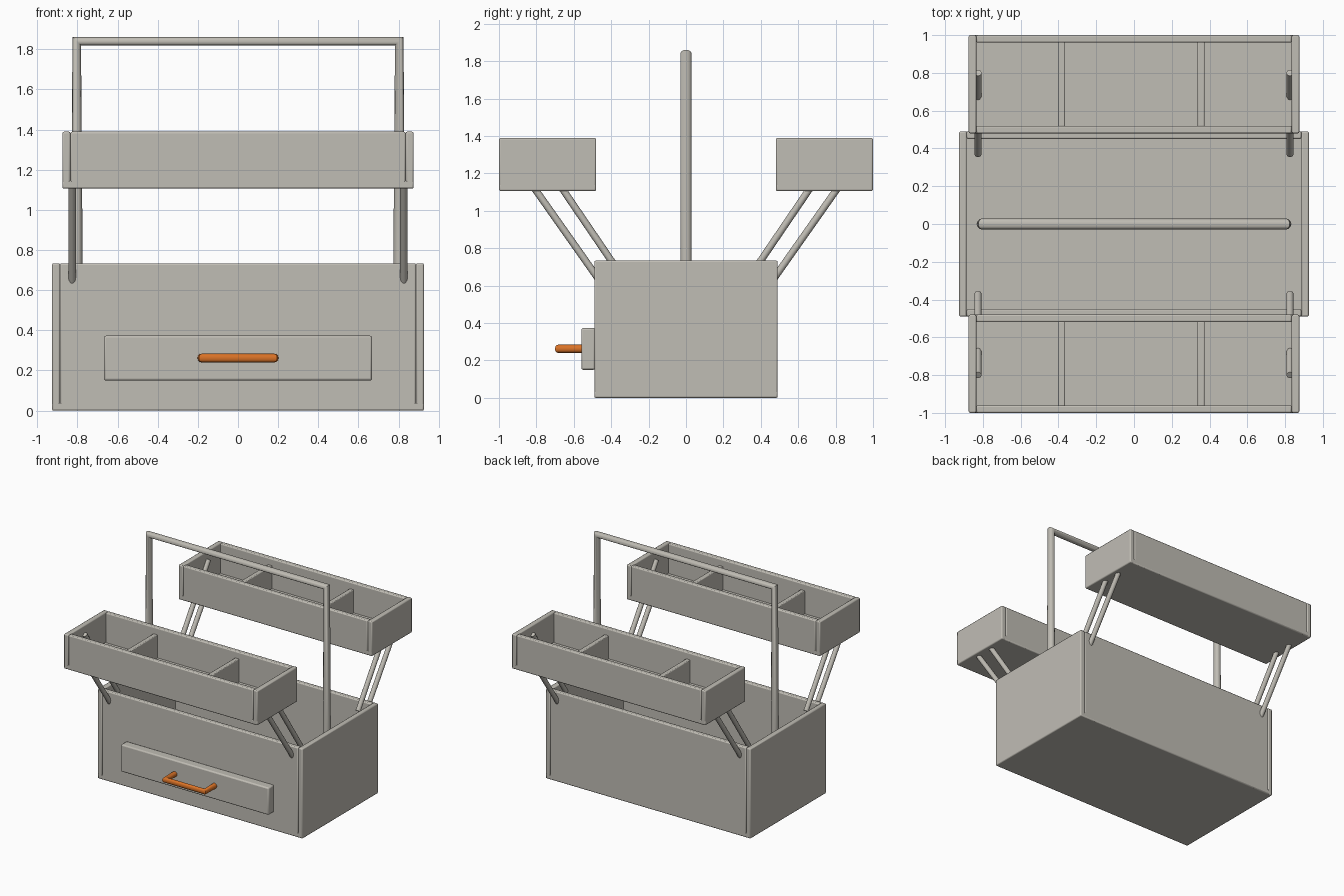
import bpy, math

if "Cube" in bpy.data.objects:
    bpy.data.objects.remove(bpy.data.objects["Cube"])


def material(name, rgb):
    m = bpy.data.materials.new(name)
    m.diffuse_color = (*rgb, 1)
    m.use_nodes = True
    m.node_tree.nodes["Principled BSDF"].inputs["Base Color"].default_value = m.diffuse_color
    return m


GREY = material("warm_grey", (0.53, 0.51, 0.46))
ORANGE = material("orange", (0.70, 0.17, 0.02))
W = 0.04  # wall thickness


def box(name, x, y, z, mat=GREY, bevel=0.008):
    """Bevelled box from (min, max) ranges."""
    bpy.ops.mesh.primitive_cube_add(size=1, location=[(a + b) / 2 for a, b in (x, y, z)])
    ob = bpy.context.object
    ob.name = name
    ob.scale = [b - a for a, b in (x, y, z)]
    bpy.ops.object.transform_apply(location=False, rotation=False, scale=True)
    ob.data.materials.append(mat)
    mod = ob.modifiers.new("bevel", 'BEVEL')
    mod.width = bevel
    mod.segments = 2
    bpy.ops.object.shade_smooth_by_angle(angle=math.radians(35))
    return ob


def tube(name, points, radius, mat=GREY):
    """Round rod swept along straight segments, mitred at corners."""
    cu = bpy.data.curves.new(name, 'CURVE')
    cu.dimensions = '3D'
    cu.bevel_depth = radius
    cu.bevel_resolution = 4
    cu.use_fill_caps = True
    sp = cu.splines.new('POLY')
    sp.points.add(len(points) - 1)
    for p, co in zip(sp.points, points):
        p.co = (*co, 1)
    ob = bpy.data.objects.new(name, cu)
    bpy.context.collection.objects.link(ob)
    bpy.ops.object.select_all(action='DESELECT')
    ob.select_set(True)
    bpy.context.view_layer.objects.active = ob
    bpy.ops.object.convert(target='MESH')
    ob = bpy.context.object
    ob.name = name
    ob.data.materials.clear()
    ob.data.materials.append(mat)
    bpy.ops.object.shade_smooth_by_angle(angle=math.radians(40))
    return ob


def open_box(name, hx, y0, y1, z0, z1):
    """Floor, two full-depth end walls, and two long walls between them."""
    box(name + "_floor", (-hx, hx), (y0, y1), (z0, z0 + W))
    for side, x in (("left", (-hx, -hx + W)), ("right", (hx - W, hx))):
        box(f"{name}_{side}_wall", x, (y0, y1), (z0, z1))
    for side, y in (("front", (y0, y0 + W)), ("back", (y1 - W, y1))):
        box(f"{name}_{side}_wall", (-hx + W, hx - W), y, (z0, z1))


# main body
open_box("body", 0.926, -0.49, 0.49, 0.0, 0.734)

# raised trays with dividers and swing arms
for name, s in (("front", -1), ("back", 1)):
    y0, y1 = sorted((s * 0.48, s * 1.0))
    open_box(name + "_tray", 0.875, y0, y1, 1.106, 1.389)
    for i, x in enumerate((-0.383, 0.355)):
        box(f"{name}_tray_divider_{i + 1}", (x - 0.019, x + 0.019),
            (y0 + W - 0.005, y1 - W + 0.005), (1.13, 1.335), bevel=0.006)
    for side, x in (("left", -0.826), ("right", 0.826)):
        tube(f"{name}_{side}_inner_arm", [(x, s * 0.37, 0.69), (x, s * 0.80, 1.322)], 0.019)
        tube(f"{name}_{side}_outer_arm", [(x, s * 0.475, 0.645), (x, s * 0.815, 1.127)], 0.019)

# carrying handle
tube("carry_handle", [(-0.803, 0, 0.65), (-0.803, 0, 1.84),
                      (0.803, 0, 1.84), (0.803, 0, 0.65)], 0.03)

# drawer front and its pull
box("drawer_front", (-0.668, 0.668), (-0.56, -0.485), (0.15, 0.373), bevel=0.01)
tube("drawer_pull", [(-0.18, -0.55, 0.262), (-0.18, -0.685, 0.262),
                     (0.18, -0.685, 0.262), (0.18, -0.55, 0.262)], 0.022, ORANGE)
